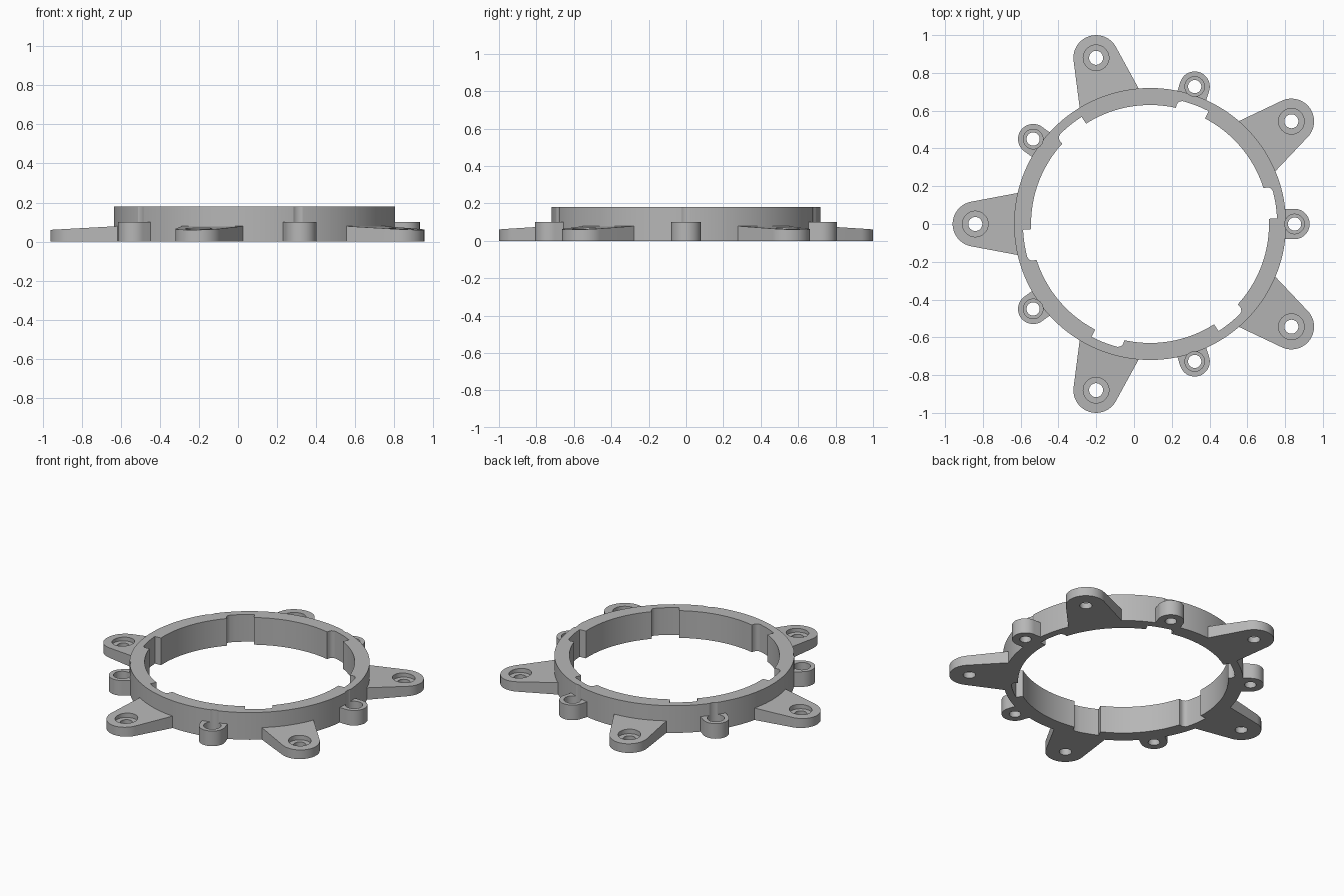
import bpy, bmesh
from math import sin, cos, radians, pi
from mathutils import Matrix

CENTRE_X = 0.085
RING_OUT, RING_IN, NOTCH_R, RING_H = 0.72, 0.63, 0.673, 0.18

if "Cube" in bpy.data.objects:
    bpy.data.objects.remove(bpy.data.objects["Cube"])

grey = bpy.data.materials.new("grey plastic")
grey.use_nodes = True
colour = (0.47, 0.47, 0.47, 1)
grey.diffuse_color = colour
grey.node_tree.nodes["Principled BSDF"].inputs["Base Color"].default_value = colour


def finish(bm, name, angle=0):
    """Turn a bmesh into an object rotated about the ring axis."""
    bmesh.ops.recalc_face_normals(bm, faces=bm.faces)
    bm.transform(Matrix.Translation((CENTRE_X, 0, 0)) @ Matrix.Rotation(radians(angle), 4, "Z"))
    mesh = bpy.data.meshes.new(name)
    bm.to_mesh(mesh)
    bm.free()
    mesh.materials.append(grey)
    obj = bpy.data.objects.new(name, mesh)
    bpy.context.collection.objects.link(obj)
    return obj


def prism(name, outline, top, angle, bottom=0):
    """Upright prism whose top height is a function of local x."""
    bm = bmesh.new()
    low = [bm.verts.new((x, y, bottom)) for x, y in outline]
    high = [bm.verts.new((x, y, top(x))) for x, y in outline]
    bm.faces.new(low[::-1])
    bm.faces.new(high)
    for i in range(len(low)):
        j = (i + 1) % len(low)
        bm.faces.new((low[i], low[j], high[j], high[i]))
    return finish(bm, name, angle)


def arc(cx, r, start, end, steps):
    angles = [radians(start + (end - start) * i / steps) for i in range(steps + 1)]
    return [(cx + r * cos(a), r * sin(a)) for a in angles]


def drill(obj, r, x, angle, bottom, top=0.3):
    """Cut a round hole at radius x from the ring axis."""
    cutter = prism("cutter", arc(x, r, 0, 360, 40)[:-1], lambda _: top, angle, bottom)
    cutter.hide_render = True
    mod = obj.modifiers.new("hole", "BOOLEAN")
    mod.operation, mod.solver, mod.object = "DIFFERENCE", "EXACT", cutter
    bpy.context.view_layer.objects.active = obj
    bpy.ops.object.modifier_apply(modifier=mod.name)
    mesh = cutter.data
    bpy.data.objects.remove(cutter)
    bpy.data.meshes.remove(mesh)


# Ring with six inner notches: square at one end, rounded at the other
notch = [(-7.5, RING_IN), (-7.4, NOTCH_R)]
notch += [(a, NOTCH_R) for a in (-5, -2.5, 0, 2.5, 5)]
notch += [(6.2, 0.669), (7, 0.66), (7.4, 0.648), (7.5, RING_IN)]
notch += [(7.5 + 2.5 * i, RING_IN) for i in range(1, 18)]
bm = bmesh.new()
sections = []
for k in range(6):
    for a, r in notch:
        t = radians(a + 10 + 60 * k)
        corners = ((r, 0), (RING_OUT, 0), (RING_OUT, RING_H), (r, RING_H))
        sections.append([bm.verts.new((q * cos(t), q * sin(t), z)) for q, z in corners])
for i, a in enumerate(sections):
    b = sections[(i + 1) % len(sections)]
    for j in range(4):
        n = (j + 1) % 4
        bm.faces.new((a[j], b[j], b[n], a[n]))
ring = finish(bm, "ring")
parts = [ring]

# Five tapered mounting arms with sloping tops and counterbored holes
ARM_X = 0.925
arm_outline = [(0.68, -0.168)] + arc(ARM_X, 0.12, -79, 79, 32) + [(0.68, 0.168)]
for k in range(5):
    angle = 36 + 72 * k
    arm = prism(f"mounting_arm_{k + 1}", arm_outline, lambda x: 0.06 + (1.045 - x) * 0.055, angle)
    drill(arm, 0.068, ARM_X, angle, 0.04)
    drill(arm, 0.037, ARM_X, angle, -0.1)
    parts.append(arm)

# Five screw lugs; their counterbores also groove the ring wall
LUG_X = 0.765
lug_outline = [(0.69, -0.08)] + arc(LUG_X, 0.08, -90, 90, 28) + [(0.69, 0.08)]
for k in range(5):
    angle = 72 * k
    lug = prism(f"screw_lug_{k + 1}", lug_outline, lambda x: 0.1, angle)
    drill(lug, 0.052, LUG_X, angle, 0.05)
    drill(lug, 0.035, LUG_X, angle, -0.1)
    drill(ring, 0.052, LUG_X, angle, 0.05)
    parts.append(lug)

# Smooth the round walls, keep the edges sharp
bpy.ops.object.select_all(action="DESELECT")
for obj in parts:
    obj.select_set(True)
bpy.context.view_layer.objects.active = ring
bpy.ops.object.shade_smooth_by_angle(angle=radians(30))
